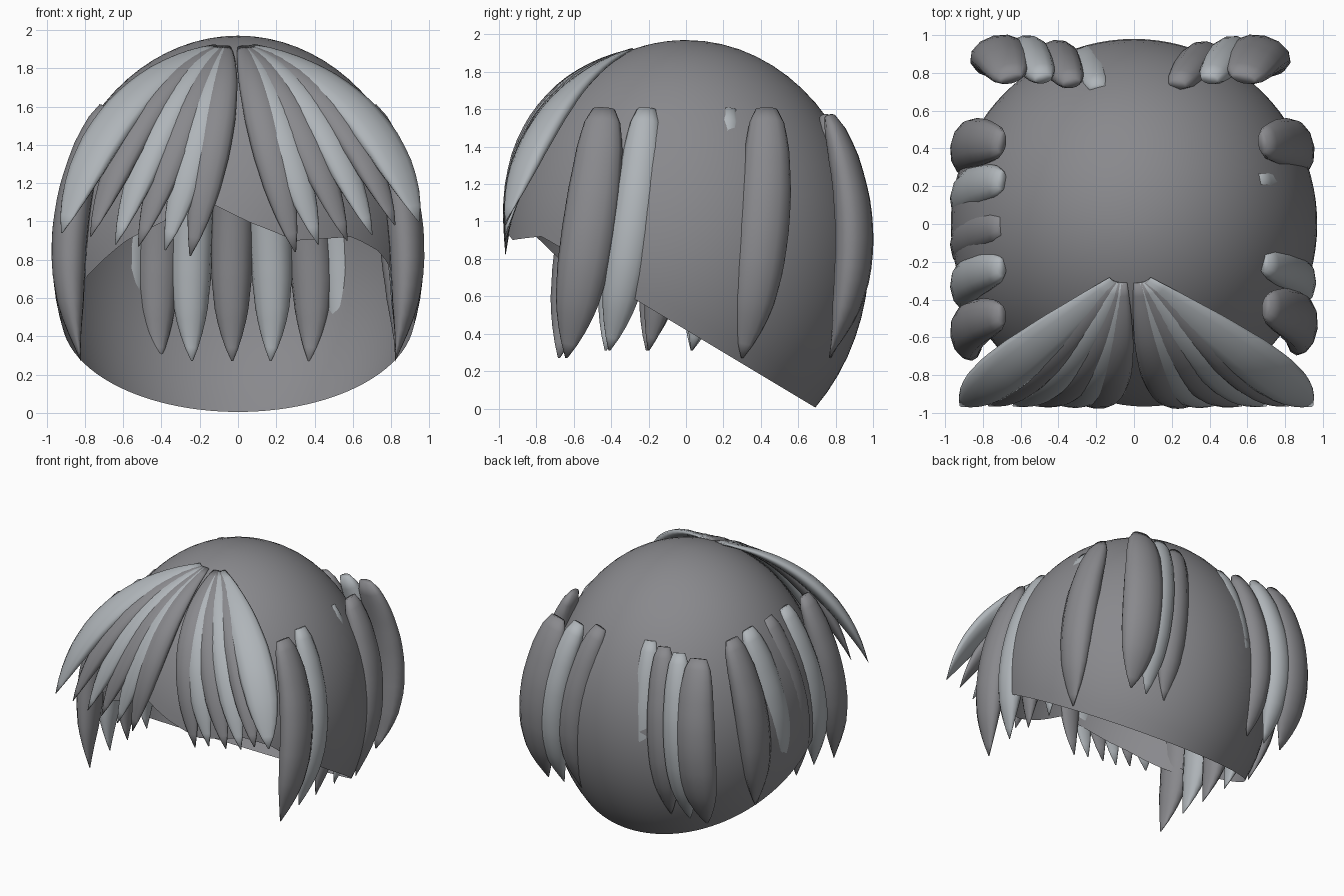
import bpy, bmesh, math
from mathutils import Vector

if "Cube" in bpy.data.objects:
    bpy.data.objects.remove(bpy.data.objects["Cube"])

A, B, C, CZ = 0.97, 0.98, 1.15, 0.82   # head ellipsoid radii and centre height

# two hair tones
MATS = []
for nm, col in (("dark_grey", (.25, .25, .265, 1)), ("light_grey", (.43, .46, .485, 1))):
    m = bpy.data.materials.new(nm)
    m.diffuse_color = col
    m.use_nodes = True
    m.node_tree.nodes["Principled BSDF"].inputs["Base Color"].default_value = m.diffuse_color
    MATS.append(m)
DARK, LIGHT = MATS


def lerp_table(table, x):
    for (x0, y0), (x1, y1) in zip(table, table[1:]):
        if x <= x1:
            return y0 + (y1 - y0) * (x - x0) / (x1 - x0)
    return table[-1][1]


def finish(bm, name, mat):
    bmesh.ops.recalc_face_normals(bm, faces=bm.faces)
    me = bpy.data.meshes.new(name)
    bm.to_mesh(me)
    bm.free()
    me.polygons.foreach_set("use_smooth", [True] * len(me.polygons))
    me.materials.append(mat)
    ob = bpy.data.objects.new(name, me)
    bpy.context.collection.objects.link(ob)
    return ob


# --- cap: open ellipsoid shell whose rim height follows the hairline ---
RIM = [(-60, .66), (-52, .74), (-37, .90), (-20, 1.03), (-8, 1.09), (3, 1.0),
       (18, .90), (38, .92), (50, .84), (60, .68)]


def rim_z(phi):
    if abs(phi) < 60:
        return lerp_table(RIM, phi)
    # oblique plane meeting the ellipsoid (fixed-point solve)
    z = .4
    for _ in range(40):
        r = math.sqrt(max(0, 1 - ((z - CZ) / C) ** 2))
        z = .5 * z + .5 * (.42 - .60 * -B * math.cos(math.radians(phi)) * r)
    return z


bm = bmesh.new()
N, M = 96, 24
cols = []
top = bm.verts.new((0, 0, CZ + C))
for i in range(N):
    phi = -180 + 360 * i / N
    a = math.radians(phi)
    e0 = math.asin((rim_z(phi) - CZ) / C)
    col = []
    for j in range(M):
        e = e0 + (math.pi / 2 - e0) * j / M
        col.append(bm.verts.new((A * math.sin(a) * math.cos(e),
                                 -B * math.cos(a) * math.cos(e), CZ + C * math.sin(e))))
    cols.append(col)
for i in range(N):
    p, q = cols[i], cols[(i + 1) % N]
    for j in range(M - 1):
        bm.faces.new((p[j], q[j], q[j + 1], p[j + 1]))
    bm.faces.new((p[-1], q[-1], top))
finish(bm, "hair_cap", DARK)

# --- strands: flattened leaf-shaped locks swept through three points ---
LOCK = [(0, .42), (.03, .62), (.15, .84), (.35, .98), (.5, 1), (.65, .96), (.8, .78),
        (.92, .42), (1, .04)]
BANG = [(0, .3), (.1, .48), (.3, .78), (.5, .97), (.65, 1), (.8, .85), (.92, .5), (1, .04)]


def strand(name, p0, p1, p2, width, thick, normal, profile, mat, rings=18, sides=12):
    p0, p1, p2 = Vector(p0), Vector(p1), Vector(p2)
    bm = bmesh.new()
    loops = []
    for k in range(rings + 1):
        t = k / rings
        p = p0 * (2 * (t - .5) * (t - 1)) + p1 * (-4 * t * (t - 1)) + p2 * (2 * t * (t - .5))
        d = (p0 * (4 * t - 3) + p1 * (4 - 8 * t) + p2 * (4 * t - 1)).normalized()
        side = d.cross(Vector(normal)).normalized()
        out = side.cross(d).normalized()
        s = lerp_table(profile, t)
        h = thick * s ** 1.5
        loops.append([bm.verts.new(p + side * (width * s * math.cos(2 * math.pi * n / sides))
                                   + out * (h * math.sin(2 * math.pi * n / sides)))
                      for n in range(sides)])
    for a, b in zip(loops, loops[1:]):
        for n in range(sides):
            m = (n + 1) % sides
            bm.faces.new((a[n], a[m], b[m], b[n]))
    bm.faces.new(loops[0])
    bm.faces.new(loops[-1])
    return finish(bm, name, mat)


# bangs fan out from the front parting, tones alternating
TIPS = {-1: [(.25, .82), (.38, .85), (.52, .87), (.64, .88), (.77, .92), (.92, .94)],
        1: [(.30, .84), (.42, .88), (.57, .90), (.70, .93), (.82, .98), (.945, 1.0)]}
for s, tips in TIPS.items():
    for i, (x, z) in enumerate(tips):
        f = i / 5
        strand(f"bang_{'left' if s < 0 else 'right'}_{i + 1}",
               (s * (.045 + .04 * f) - .02, -.31, 1.91),
               (s * x * (.42 + .22 * f), -.79 + .09 * f, 1.54 + .05 * f),
               (s * x, -.965, z),
               .095 + (.035 if i == 5 else 0), .055,
               (s * .5 * f, -.75, .6), BANG, LIGHT if i % 2 else DARK)

# side locks: (root y, half width, outward offset), slanting forward to the tip
SIDES = {1: [(-.44, .145, .01), (-.21, .12, 0), (0, .10, -.04), (.23, .10, -.04), (.43, .14, -.01)],
         -1: [(-.48, .13, .01), (-.23, .125, .01), (-.01, .125, .01), (.23, .13, .01), (.43, .14, .01)]}
for s, locks in SIDES.items():
    for i, (y, w, dx) in enumerate(locks):
        strand(f"side_lock_{'right' if s > 0 else 'left'}_{i + 1}",
               (s * (.69 + dx), y, 1.6),
               (s * (.865 + dx), y - .08 if y < .4 else y - .02, .95),
               (s * .82, y - (.2 if y < .3 else .13), .27 if abs(y) > .4 else .31),
               w, .095, (s, .25 * y, 0), LOCK, LIGHT if i % 2 else DARK)

# back locks in a shallow row, sunk into the cap at the middle
for i, (root, x, w) in enumerate([(-.65, -.72, .15), (-.48, -.57, .115), (-.33, -.41, .115),
                                  (-.19, -.24, .11), (0, -.03, .11), (.10, .17, .11),
                                  (.23, .37, .115), (.40, .53, .115), (.58, .67, .16)]):
    q = max(0, min(1, (abs(x) - .15) / .4))
    strand(f"back_lock_{i + 1}", (root, .70 + .07 * q, 1.56), (x, .83 + .07 * q, .9),
           (x, .785 - .02 * q, .27), w, .1, (.35 * x, 1, 0), LOCK, LIGHT if i % 2 else DARK)
